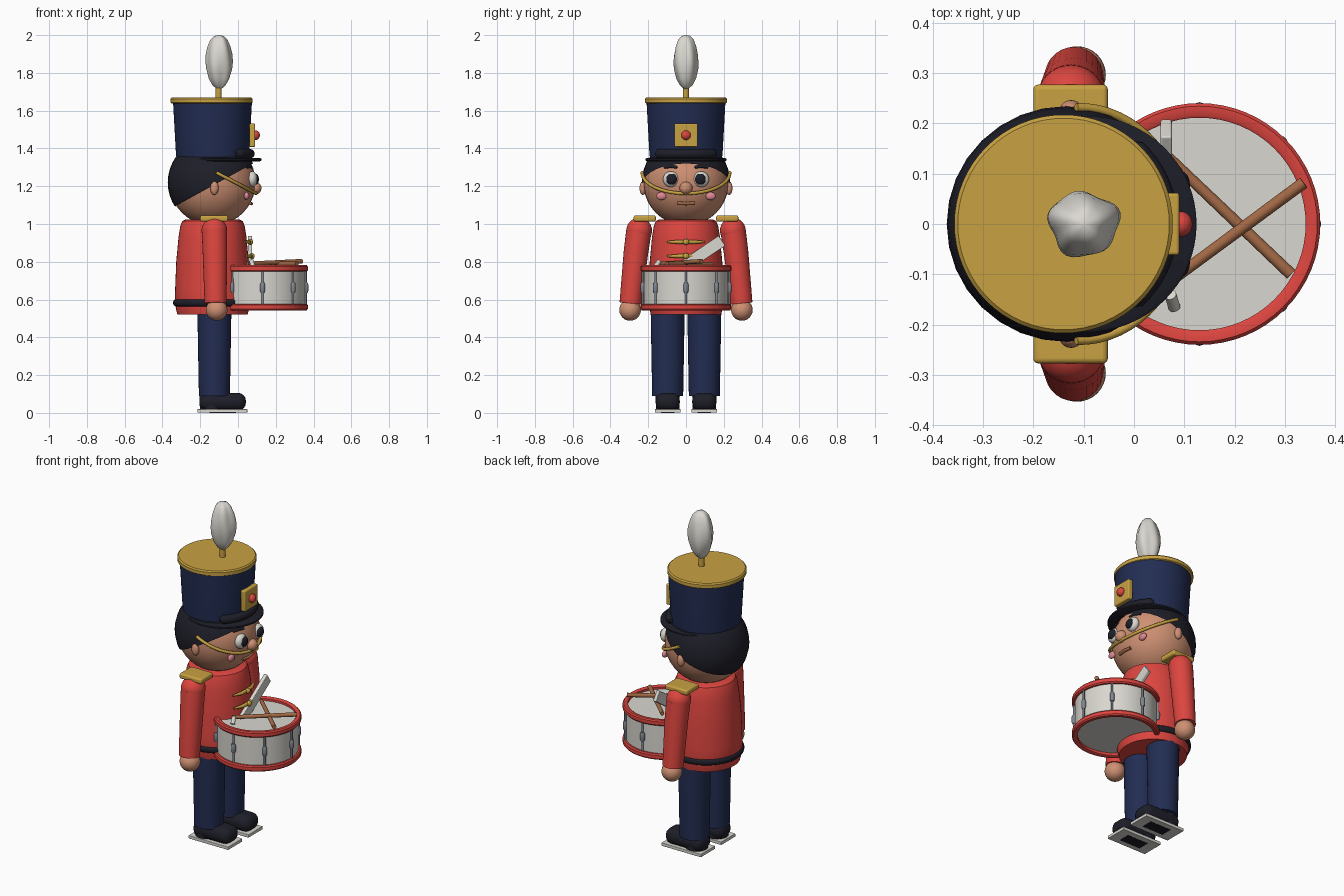
import bpy, bmesh, math
from mathutils import Vector

if "Cube" in bpy.data.objects:
    bpy.data.objects.remove(bpy.data.objects["Cube"])


def material(name, r, g, b):
    m = bpy.data.materials.new(name)
    m.diffuse_color = (r, g, b, 1)
    m.use_nodes = True
    m.node_tree.nodes["Principled BSDF"].inputs["Base Color"].default_value = m.diffuse_color
    return m


RED = material("red", 0.72, 0.06, 0.05)
NAVY = material("navy", 0.016, 0.026, 0.085)
BLACK = material("black", 0.013, 0.013, 0.022)
GOLD = material("gold", 0.58, 0.36, 0.055)
SKIN = material("skin", 0.62, 0.28, 0.17)
WHITE = material("white", 0.7, 0.68, 0.63)
GREY = material("grey", 0.22, 0.24, 0.28)
BROWN = material("brown", 0.36, 0.14, 0.06)
PINK = material("pink", 0.75, 0.25, 0.3)


def finish(name, bm, mat, bevel=0):
    bmesh.ops.recalc_face_normals(bm, faces=bm.faces)
    me = bpy.data.meshes.new(name)
    bm.to_mesh(me)
    bm.free()
    ob = bpy.data.objects.new(name, me)
    bpy.context.collection.objects.link(ob)
    me.materials.append(mat)
    if bevel:
        mod = ob.modifiers.new("bevel", "BEVEL")
        mod.width, mod.segments = bevel, 4
    bpy.ops.object.select_all(action='DESELECT')
    ob.select_set(True)
    bpy.context.view_layer.objects.active = ob
    bpy.ops.object.shade_smooth_by_angle(angle=math.radians(40))
    return ob


def lathe(name, profile, mat, x=0, y=0, sx=1, sy=1, seg=48, closed=False, wobble=None):
    """Spin (radius, z) points round a vertical axis."""
    bm = bmesh.new()
    rings = []
    for r, z in profile:
        ring = []
        for i in range(seg):
            a = 2 * math.pi * i / seg
            k = r * (wobble(a, z) if wobble else 1)
            ring.append(bm.verts.new((x + sx * k * math.cos(a), y + sy * k * math.sin(a), z)))
        rings.append(ring)
    pairs = list(zip(rings, rings[1:])) + ([(rings[-1], rings[0])] if closed else [])
    for p, q in pairs:
        for i in range(seg):
            j = (i + 1) % seg
            bm.faces.new((p[i], p[j], q[j], q[i]))
    if not closed:
        bm.faces.new(rings[0])
        bm.faces.new(rings[-1])
    return finish(name, bm, mat)


def ball(name, c, r, mat, cut=None):
    bm = bmesh.new()
    bmesh.ops.create_uvsphere(bm, u_segments=32, v_segments=20, radius=1)
    for v in bm.verts:
        v.co = Vector([c[i] + v.co[i] * r[i] for i in range(3)])
    if cut:
        bmesh.ops.bisect_plane(bm, geom=bm.verts[:] + bm.edges[:] + bm.faces[:],
                               plane_co=cut[0], plane_no=cut[1], clear_inner=True)
    return finish(name, bm, mat)


def box(name, lo, hi, mat, bevel=0):
    bm = bmesh.new()
    bmesh.ops.create_cube(bm, size=1)
    for v in bm.verts:
        v.co = Vector([(lo[i] + hi[i]) / 2 + v.co[i] * (hi[i] - lo[i]) for i in range(3)])
    return finish(name, bm, mat, bevel)


def tube(name, pts, radii, mat, seg=16):
    """Round tube through points, one radius per point."""
    bm = bmesh.new()
    pts = [Vector(p) for p in pts]
    rings = []
    for i, p in enumerate(pts):
        d = (pts[min(i + 1, len(pts) - 1)] - pts[max(i - 1, 0)]).normalized()
        u = d.cross(Vector((0, 0, 1)) if abs(d.z) < 0.8 else Vector((1, 0, 0))).normalized()
        w = d.cross(u)
        rings.append([bm.verts.new(p + radii[i] * (u * math.cos(t) + w * math.sin(t)))
                      for t in [2 * math.pi * k / seg for k in range(seg)]])
    for p, q in zip(rings, rings[1:]):
        for i in range(seg):
            bm.faces.new((p[i], p[(i + 1) % seg], q[(i + 1) % seg], q[i]))
    bm.faces.new(rings[0])
    bm.faces.new(rings[-1])
    return finish(name, bm, mat)


def ring_profile(r, z, w, h):
    return [(r + w * math.cos(t), z + h * math.sin(t))
            for t in [2 * math.pi * k / 12 for k in range(12)]]


CX = -0.135   # body axis

# Jacket and belt
lathe("jacket", [(.186, .52), (.2, .58), (.198, .65), (.192, .8), (.18, .93),
                 (.17, .99), (.16, 1.015), (.14, 1.025)], RED, CX)
lathe("belt", ring_profile(.195, .583, .014, .019), BLACK, CX, closed=True)

# Head, hair, face
HZ = 1.22
ball("head", (CX, 0, HZ), (.228, .226, .228), SKIN)
ball("hair", (CX, 0, HZ), (.237, .234, .236), BLACK,
     cut=((-.13, 0, 1.205), Vector((-.55, 0, 1)).normalized()))
ball("nose", (.09, 0, 1.19), (.034, .034, .034), SKIN)
tube("mouth", [(.062, -.045, 1.11), (.07, 0, 1.108), (.062, .045, 1.11)], [.009] * 3, BROWN)
for s, side in ((-1, "right"), (1, "left")):
    ball(side + "_ear", (-.125, s * .228, 1.19), (.022, .018, .036), SKIN)
    ball(side + "_eye", (.075, s * .08, 1.237), (.028, .042, .042), WHITE)
    ball(side + "_pupil", (.094, s * .076, 1.237), (.017, .029, .029), BLACK)
    ball(side + "_cheek", (.046, s * .13, 1.148), (.014, .027, .021), PINK)
    tube(side + "_eyebrow", [(.07, s * .045, 1.3), (.062, s * .08, 1.306), (.045, s * .115, 1.3)],
         [.007, .01, .007], BLACK)

# Chin strap running round the face on a slanted plane
strap = []
for i in range(33):
    a = math.radians(-85 + 170 * i / 32)
    rho = .238
    for _ in range(12):
        z = 1.27 - .525 * (CX + rho * math.cos(a) + .11)
        rho = math.sqrt(.238 ** 2 - (z - HZ) ** 2)
    strap.append((CX + rho * math.cos(a), rho * math.sin(a), z))
tube("chin_strap", strap, [.009] * 33, GOLD, 10)

# Tall hat with visor, badge and plume
lathe("hat", [(.19, 1.34), (.194, 1.38), (.209, 1.65)], NAVY, CX, seg=64)
lathe("hat_top", [(.21, 1.638), (.217, 1.643), (.217, 1.663), (.21, 1.67)], GOLD, -.14, seg=64)
lathe("visor", [(.208, 1.332), (.215, 1.336), (.215, 1.345), (.208, 1.349)], BLACK, -.095,
      sx=1.02, seg=64)
arc = [math.radians(-52 + 104 * i / 20) for i in range(21)]
tube("visor_roll", [(CX + .198 * math.cos(a), .198 * math.sin(a), 1.372) for a in arc],
     [.012] + [.025] * 19 + [.012], BLACK)
box("hat_badge", (.06, -.062, 1.408), (.09, .062, 1.532), GOLD, .006)
ball("badge_gem", (.093, 0, 1.47), (.023, .025, .025), RED)
tube("plume_stem", [(-.103, 0, 1.66), (-.103, 0, 1.74)], [.016] * 2, GOLD)
lathe("plume", [(.012, 1.715), (.035, 1.735), (.054, 1.77), (.067, 1.82), (.07, 1.86), (.067, 1.9),
                (.058, 1.94), (.044, 1.975), (.025, 1.995), (.005, 2.0)], WHITE, -.1, sy=.92, seg=40,
      wobble=lambda a, z: 1 + .06 * math.cos(5 * a + 9 * z) + .05 * math.cos(3 * a - 14 * z))

# Limbs, mirrored left and right
for s, side in ((-1, "right"), (1, "left")):
    tube(side + "_arm", [(-.125, s * .25, .96), (-.122, s * .265, .85), (-.119, s * .294, .58)],
         [.067, .065, .058], RED, 28)
    ball(side + "_shoulder", (-.125, s * .248, .965), (.068, .068, .068), RED)
    ball(side + "_hand", (-.113, s * .296, .545), (.057, .057, .057), SKIN)
    box(side + "_epaulette", (-.2, min(s * .16, s * .277), 1.013),
        (-.052, max(s * .16, s * .277), 1.045), GOLD, .01)
    lathe(side + "_leg", [(.082, .09), (.085, .25), (.09, .54)], NAVY, -.125, s * .097, seg=36)
    lathe(side + "_ankle", [(.062, .02), (.064, .09), (.05, .108)], BLACK, -.14, s * .097, seg=32)
    box(side + "_shoe", (-.205, s * .097 - .064, .012), (.042, s * .097 + .064, .106), BLACK, .042)
    box(side + "_sole", (-.215, s * .097 - .068, .001), (.05, s * .097 + .068, .02), WHITE, .003)
    box(side + "_sole_patch", (-.15, s * .097 - .035, 0), (-.01, s * .097 + .035, .003), BLACK)

# Gold braids across the chest
for k, z in enumerate((.905, .83)):
    x = .056 - .008 * (1 - k)
    tube("braid_%d" % k, [(x - .012, -.1, z), (x + .008, -.05, z), (x + .012, 0, z),
                          (x + .008, .05, z), (x - .012, .1, z)], [.005, .01, .011, .01, .005], GOLD)
    ball("button_%d" % k, (x + .018, 0, z), (.014, .016, .016), GOLD)

# White drum sling
sling = box("drum_sling", (-.011, -.2, -.032), (.011, .2, .032), WHITE, .004)
sling.rotation_euler = (math.radians(34), 0, 0)
sling.location = (.064, .025, .8)
tube("sling_hook", [(.08, -.165, .77), (.072, -.14, .805)], [.012] * 2, WHITE)

# Drum: shell, hoops, rods and lugs
DX = .13
lathe("drum_shell", [(.224, .562), (.224, .765)], WHITE, DX, seg=64)
for name, z in (("lower", .56), ("upper", .765)):
    lathe(name + "_hoop", [(.211, z - .013), (.216, z - .017), (.234, z - .017), (.24, z - .01),
                           (.24, z + .01), (.234, z + .017), (.216, z + .017), (.211, z + .013)],
          RED, DX, seg=64, closed=True)
for k in range(8):
    a = k * math.pi / 4
    x, y = DX + .229 * math.cos(a), .229 * math.sin(a)
    tube("drum_rod_%d" % k, [(x, y, .56), (x, y, .765)], [.006] * 2, GREY, 10)
    tube("drum_lug_%d" % k, [(x, y, .635), (x, y, .645), (x, y, .68), (x, y, .69)],
         [.009, .013, .013, .009], GREY, 12)

# Crossed drumsticks
tube("drumstick_a", [(.06, .14, .787), (.312, -.1, .79)], [.011, .012], BROWN)
tube("drumstick_b", [(.05, -.13, .79), (.337, .082, .803)], [.011, .012], BROWN)
